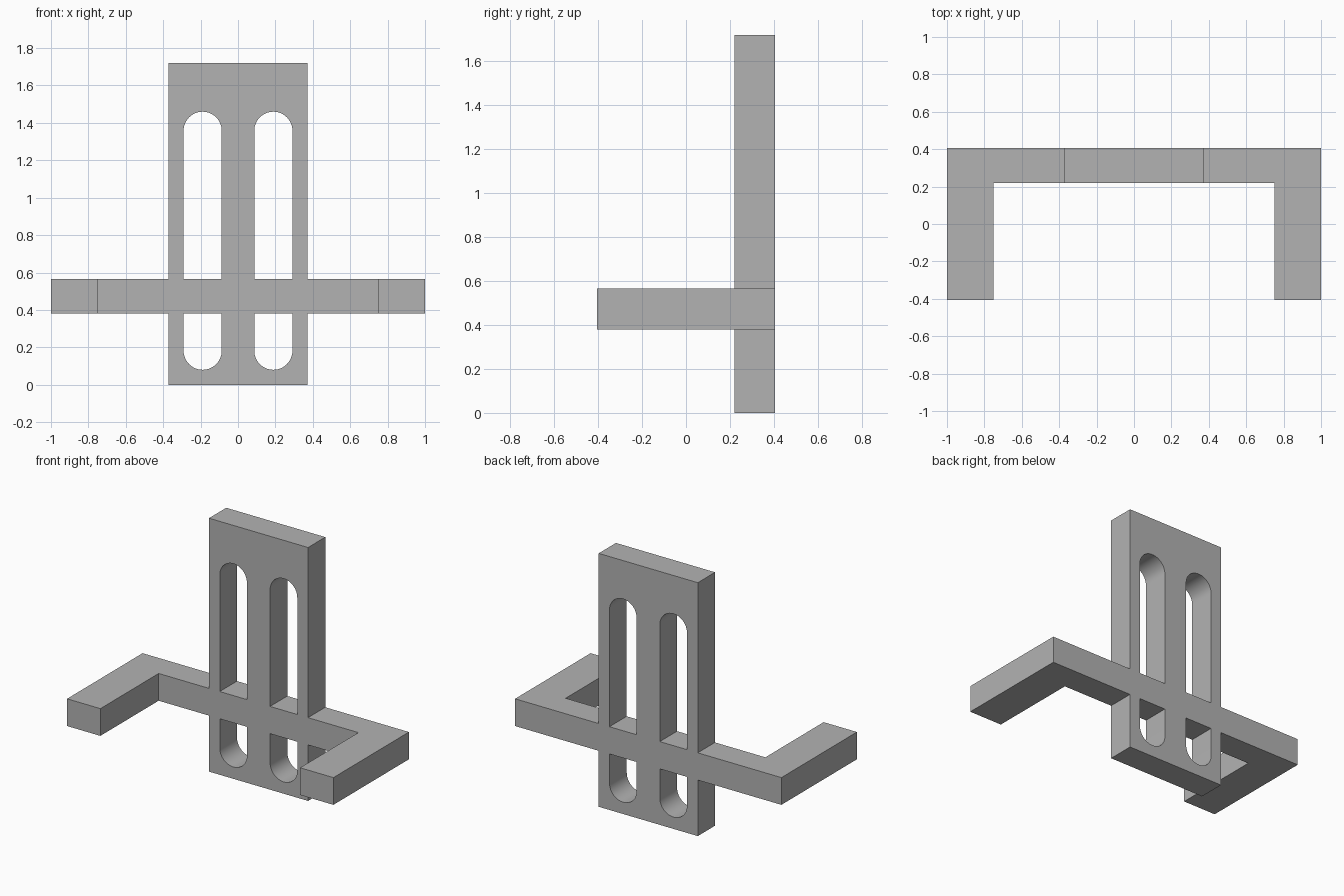
import bpy
import bmesh
from math import cos, sin, pi, radians
from mathutils import Vector

cube = bpy.data.objects.get("Cube")
if cube:
    bpy.data.objects.remove(cube, do_unlink=True)

grey = bpy.data.materials.new("plain grey")
grey.use_nodes = True
colour = (0.45, 0.45, 0.45, 1)
grey.diffuse_color = colour
grey.node_tree.nodes["Principled BSDF"].inputs["Base Color"].default_value = colour

FRONT, BACK = 0.22, 0.405
BAR_LOW, BAR_TOP = 0.38, 0.565
HEIGHT, HALF_PLATE = 1.72, 0.372


def prism(name, outline, sweep):
    """Extrude a closed outline of 3D points along a vector."""
    bm = bmesh.new()
    face = bm.faces.new([bm.verts.new(p) for p in outline])
    ext = bmesh.ops.extrude_face_region(bm, geom=[face])
    moved = [v for v in ext["geom"] if isinstance(v, bmesh.types.BMVert)]
    bmesh.ops.translate(bm, verts=moved, vec=Vector(sweep))
    bmesh.ops.recalc_face_normals(bm, faces=bm.faces)
    mesh = bpy.data.meshes.new(name)
    bm.to_mesh(mesh)
    bm.free()
    mesh.materials.append(grey)
    obj = bpy.data.objects.new(name, mesh)
    bpy.context.collection.objects.link(obj)
    return obj


def combine(target, other, operation):
    """Apply a boolean and remove the helper."""
    mod = target.modifiers.new(operation.lower(), "BOOLEAN")
    mod.operation, mod.solver, mod.object = operation, "EXACT", other
    bpy.context.view_layer.objects.active = target
    bpy.ops.object.modifier_apply(modifier=mod.name)
    bpy.data.objects.remove(other, do_unlink=True)


def slot_outline(x, radius, low, high, y, steps=24):
    """Upright slot with round ends."""
    arc = [pi * i / steps for i in range(steps + 1)]
    top = [(x + radius * cos(a), y, high - radius + radius * sin(a)) for a in arc]
    bottom = [(x - radius * cos(a), y, low + radius - radius * sin(a)) for a in arc]
    return top + bottom


# Upright plate with two round-ended slots
plate = prism("slotted_bracket",
              [(-HALF_PLATE, FRONT, 0), (HALF_PLATE, FRONT, 0),
               (HALF_PLATE, FRONT, HEIGHT), (-HALF_PLATE, FRONT, HEIGHT)],
              (0, BACK - FRONT, 0))
for side in (-1, 1):
    cutter = prism("slot_cutter",
                   slot_outline(side * 0.189, 0.102, 0.08, 1.46, FRONT - 0.1),
                   (0, BACK - FRONT + 0.2, 0))
    combine(plate, cutter, "DIFFERENCE")

# U-shaped cross bar with forward arms, fused into the plate
half_u = [(1, BACK), (1, -BACK), (0.75, -BACK), (0.75, FRONT)]
u_shape = half_u + [(-x, y) for x, y in reversed(half_u)]
bar = prism("cross_bar", [(x, y, BAR_LOW) for x, y in u_shape],
            (0, 0, BAR_TOP - BAR_LOW))
combine(plate, bar, "UNION")

# Smooth slot ends, sharp corners
bpy.ops.object.select_all(action="DESELECT")
plate.select_set(True)
bpy.context.view_layer.objects.active = plate
bpy.ops.object.shade_smooth_by_angle(angle=radians(30))
